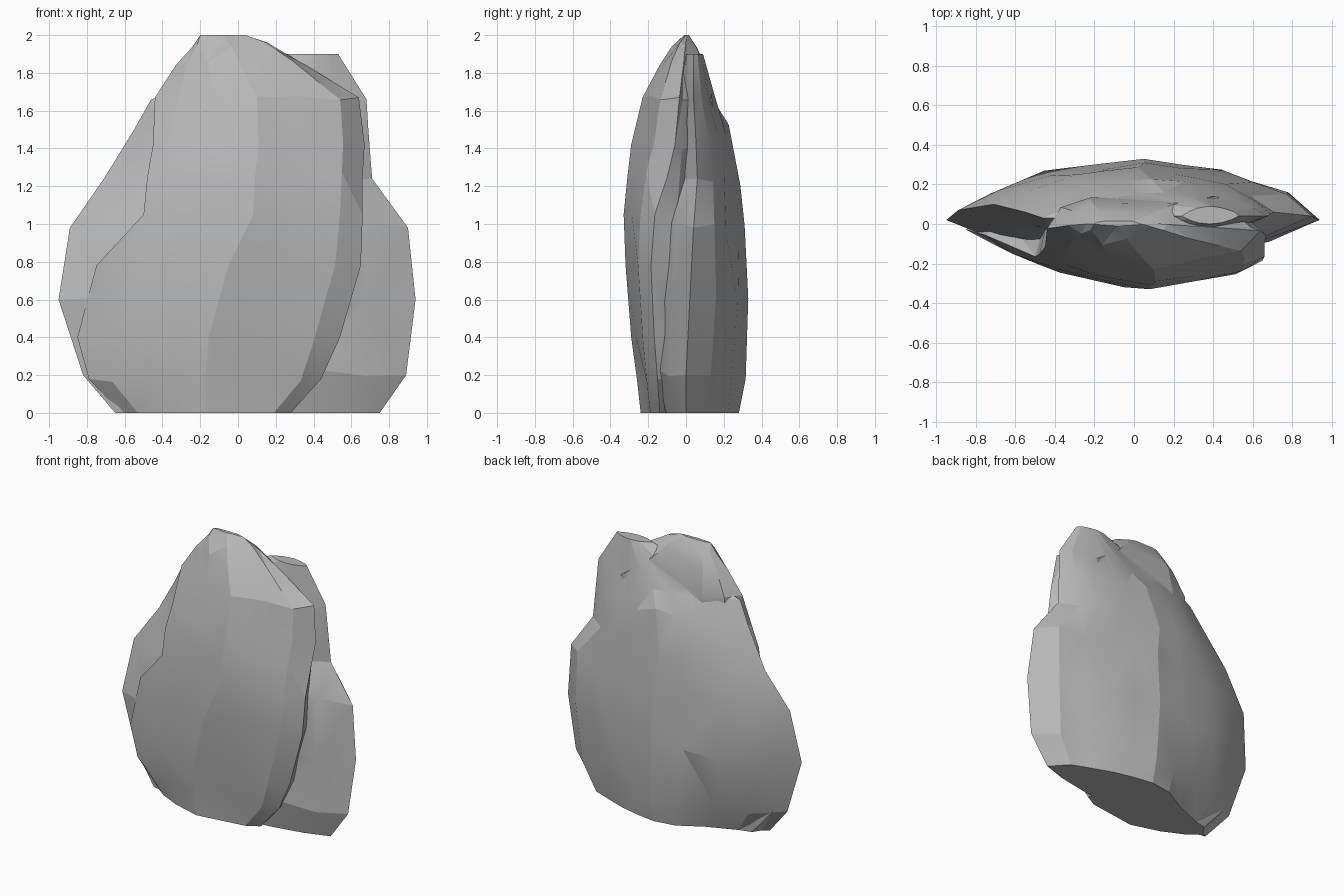
import bpy, bmesh, random

if "Cube" in bpy.data.objects:
    bpy.data.objects.remove(bpy.data.objects["Cube"])
random.seed(11)

stone = bpy.data.materials.new("grey stone")
stone.diffuse_color = (0.48, 0.48, 0.48, 1)
stone.use_nodes = True
stone.node_tree.nodes["Principled BSDF"].inputs["Base Color"].default_value = stone.diffuse_color


def loft(name, rings, tips, jitter):
    """Skin stacked rings into a closed solid; roughen all but the outline points."""
    bm = bmesh.new()
    last = len(rings) - 1
    layers = []
    for k, ring in enumerate(rings):
        layer = []
        for i, (x, y, z) in enumerate(ring):
            j = 0 if k in (0, last) or i in tips else jitter
            layer.append(bm.verts.new((x + random.uniform(-j, j) * 1.6,
                                       y + random.uniform(-j, j) * 0.6,
                                       z + random.uniform(-j, j) * 2.2)))
        layers.append(layer)
    n = len(layers[0])
    for a, b in zip(layers, layers[1:]):
        for i in range(n):
            bm.faces.new((a[i], a[(i + 1) % n], b[(i + 1) % n], b[i]))
    bm.faces.new(layers[0])
    bm.faces.new(layers[-1])
    bmesh.ops.triangulate(bm, faces=[f for f in bm.faces if len(f.verts) == 4])
    bmesh.ops.recalc_face_normals(bm, faces=bm.faces)
    me = bpy.data.meshes.new(name)
    bm.to_mesh(me)
    bm.free()
    me.materials.append(stone)
    ob = bpy.data.objects.new(name, me)
    bpy.context.collection.objects.link(ob)
    return ob


# Wide lens-shaped slab: z, left x, right x, front y, left tip y, right tip y, back y
slab_levels = [
    (0.00, -0.65, 0.75, -0.12, -.04, 0.00, 0.28),
    (0.20, -0.82, 0.89, -0.18, 0.00, 0.00, 0.31),
    (0.60, -0.95, 0.94, -0.21, 0.02, 0.02, 0.33),
    (0.98, -0.89, 0.90, -0.19, 0.07, 0.04, 0.30),
    (1.24, -0.71, 0.71, -0.13, 0.10, 0.06, 0.28),
    (1.50, -0.55, 0.69, -0.08, 0.06, 0.05, 0.23),
    (1.66, -0.46, 0.68, -0.05, 0.03, 0.04, 0.155),
    (1.90, 0.24, 0.53, 0.00, 0.04, 0.04, 0.09),
]
back = [(-1, 0), (-.75, .45), (-.45, .8), (-.2, .92), (.03, 1), (.25, .92),
        (.45, .8), (.65, .62), (.85, .42), (1, 0)]
front = [(.75, .45), (.4, .85), (0, 1), (-.4, .85), (-.75, .45)]
rings = []
for z, xl, xr, yf, yl, yr, yb in slab_levels:
    cx, hx = (xl + xr) / 2, (xr - xl) / 2
    ring = []
    for k, (t, f) in enumerate(back + front):
        ym = yl + (yr - yl) * (t + 1) / 2
        y = yb if k < len(back) else yf
        if z < .3 and k in (1, 2):          # hollow at the lower left of the back
            f *= .75
        ring.append((cx + t * hx, ym + f * (y - ym), z))
    rings.append(ring)
rock = loft("rock", rings, (0, 9), 0.018)

# Raised front plate, blending into the slab at lower left and upper right:
# z, left x, right x, front y, back y, left edge ratio, right edge ratio
plate_levels = [
    (0.00, -0.62, 0.28, -0.24, 0.08, .15, .58),
    (0.18, -0.79, 0.44, -0.26, 0.08, .12, .58),
    (0.40, -0.85, 0.54, -0.29, 0.08, .10, .58),
    (0.78, -0.75, 0.65, -0.32, 0.08, .18, .58),
    (1.05, -0.50, 0.66, -0.33, 0.08, .50, .50),
    (1.25, -0.48, 0.66, -0.31, 0.10, .50, .32),
    (1.42, -0.45, 0.67, -0.29, 0.13, .40, .20),
    (1.67, -0.44, 0.64, -0.23, 0.14, .10, .15),
    (1.84, -0.33, 0.36, -0.14, 0.10, .05, .10),
    (1.94, -0.24, 0.17, -0.075, 0.06, .0, .0),
    (2.00, -0.20, 0.04, -0.01, 0.015, .0, .0),
]
section = [(0, 0), (.10, .34), (.27, .70), (.5, 1), (.7, .75), (.9, .5), (1, 0)]
rings = []
for z, xl, xr, yf, yb, left, right in plate_levels:
    w = xr - xl
    ring = []
    for t, f in section:
        edge = left if t < .5 else right
        ring.append((xl + t * w, yf * (f + edge * (1 - f)), z))
    ring += [(xl + .97 * w, yf * right * .3, z), (xl + .8 * w, yb, z),
             (xl + .2 * w, yb, z), (xl + .06 * w, yb * .6, z)]
    rings.append(ring)
plate = loft("front_plate", rings, (0, 3, 6), 0.012)

# Fuse both into one boulder
mod = rock.modifiers.new("fuse", 'BOOLEAN')
mod.operation = 'UNION'
mod.solver = 'EXACT'
mod.object = plate
bpy.context.view_layer.objects.active = rock
rock.select_set(True)
bpy.ops.object.modifier_apply(modifier=mod.name)
bpy.data.objects.remove(plate)
bpy.ops.object.shade_smooth_by_angle(angle=0.25)
